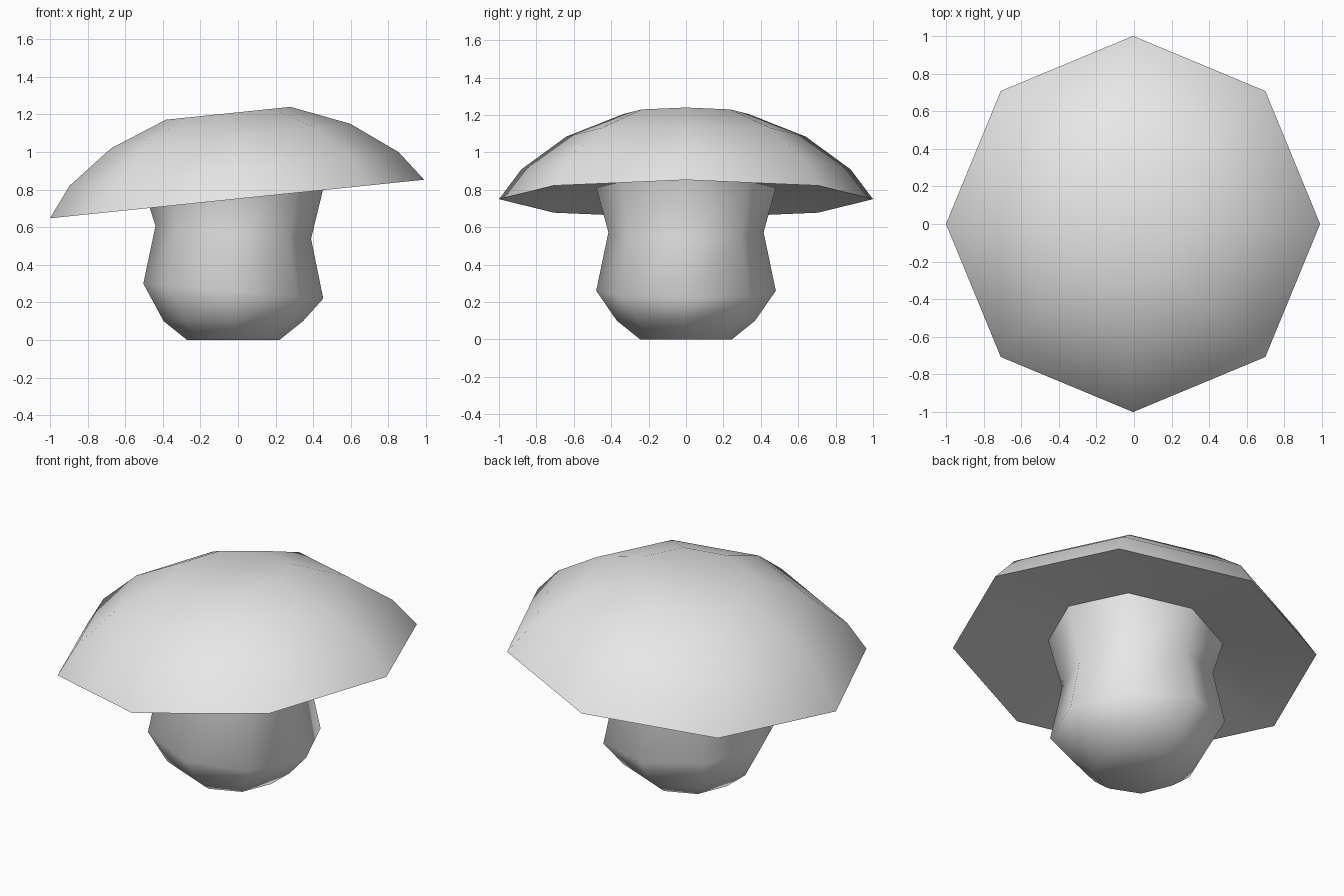
import bpy, bmesh, math
from mathutils import Vector

cube = bpy.data.objects.get("Cube")
if cube:
    bpy.data.objects.remove(cube, do_unlink=True)

SIDES = 8
CAP_TILT = -math.atan(0.103)
CAP_CENTRE = Vector((-0.005, 0, 0.75))

grey = bpy.data.materials.new("light_grey")
grey.use_nodes = True
grey.diffuse_color = (0.8, 0.8, 0.8, 1)
grey.node_tree.nodes["Principled BSDF"].inputs["Base Color"].default_value = (0.8, 0.8, 0.8, 1)


def ring(centre, radius, tilt):
    """Octagon around centre, leaning about the y axis."""
    points = []
    for i in range(SIDES):
        a = math.tau * i / SIDES
        u = radius * math.cos(a)
        points.append(Vector(centre) + Vector(
            (u * math.cos(tilt), radius * math.sin(a), -u * math.sin(tilt))))
    return points


def cap_ring(radius, height):
    axis = Vector((math.sin(CAP_TILT), 0, math.cos(CAP_TILT)))
    return ring(CAP_CENTRE + axis * height, radius, CAP_TILT)


def loft(name, rings):
    """Bridge rings from bottom to top; end_faces close the listed ends."""
    bm = bmesh.new()
    rows = [[bm.verts.new(p) for p in r] for r in rings]
    for low, high in zip(rows, rows[1:]):
        for i in range(SIDES):
            j = (i + 1) % SIDES
            bm.faces.new((low[i], low[j], high[j], high[i]))
    if name == "stem":
        bm.faces.new(reversed(rows[0]))
    else:
        bm.faces.new(rows[-1])
    mesh = bpy.data.meshes.new(name)
    bm.to_mesh(mesh)
    bm.free()
    obj = bpy.data.objects.new(name, mesh)
    bpy.context.collection.objects.link(obj)
    mesh.materials.append(grey)
    bpy.ops.object.select_all(action='DESELECT')
    obj.select_set(True)
    bpy.context.view_layer.objects.active = obj
    bpy.ops.object.shade_smooth_by_angle(angle=math.radians(60))


# Tilted cap: dished underside, rim, then dome with a flat crown
cap_profile = [(0.48, 0.06), (1.0, 0), (0.88, 0.16), (0.64, 0.336), (0.333, 0.458)]
loft("cap", [cap_ring(r, h) for r, h in cap_profile])

# Stem: bulging foot, narrow waist, flaring into the cap
stem_profile = [(0.245, 0.0, 0), (0.37, 0.1, 0), (0.48, 0.26, 0.083), (0.415, 0.573, 0.084)]
loft("stem", [ring((-0.025, 0, z), r, t) for r, z, t in stem_profile] + [cap_ring(0.48, 0.06)])
